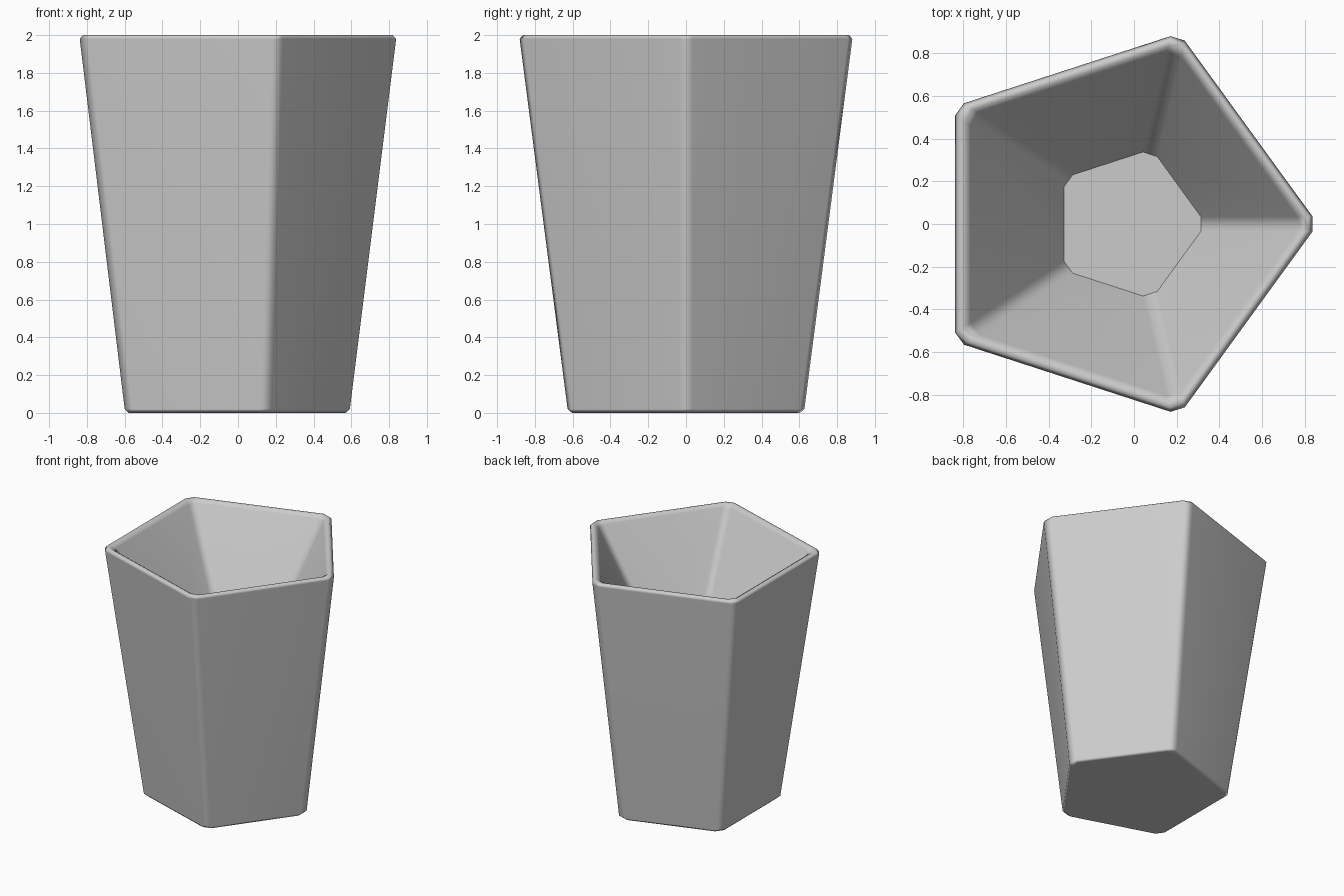
import bpy
import bmesh
from math import cos, sin, radians
from mathutils import Vector

if "Cube" in bpy.data.objects:
    bpy.data.objects.remove(bpy.data.objects["Cube"])

CUT = 0.043  # length trimmed off each side at a corner


def pentagon(radius, z):
    """Pentagon with chamfered corners, one point towards +x."""
    shift = Vector((-0.0825 * radius, 0, z))
    corners = [Vector((radius * cos(radians(72 * i)), radius * sin(radians(72 * i)), 0)) + shift
               for i in range(5)]
    points = []
    for i, p in enumerate(corners):
        for q in (corners[i - 1], corners[(i + 1) % 5]):
            points.append(p + (q - p).normalized() * CUT)
    return points


# Section from the underside, up the outside, over the rim, down to the inner floor
profile = [
    (0.648, 0.0), (0.673, 0.02),
    (0.940, 1.98), (0.920, 2.0),
    (0.893, 2.0), (0.860, 1.98),
    (0.369, 1.25),
]

bm = bmesh.new()
rings = [[bm.verts.new(p) for p in pentagon(r, z)] for r, z in profile]
for low, high in zip(rings, rings[1:]):
    for i in range(10):
        j = (i + 1) % 10
        bm.faces.new((low[i], low[j], high[j], high[i]))

# Underside and inner floor
bm.faces.new(list(reversed(rings[0])))
bm.faces.new(rings[-1])
bmesh.ops.recalc_face_normals(bm, faces=bm.faces[:])

mesh = bpy.data.meshes.new("pentagonal_cup")
bm.to_mesh(mesh)
bm.free()
cup = bpy.data.objects.new("pentagonal_cup", mesh)
bpy.context.collection.objects.link(cup)

# Soft chamfers, flat walls, crisp floor edge
bpy.context.view_layer.objects.active = cup
cup.select_set(True)
bpy.ops.object.shade_smooth_by_angle(angle=radians(52))
weighted = cup.modifiers.new("flat_walls", 'WEIGHTED_NORMAL')
weighted.keep_sharp = True
